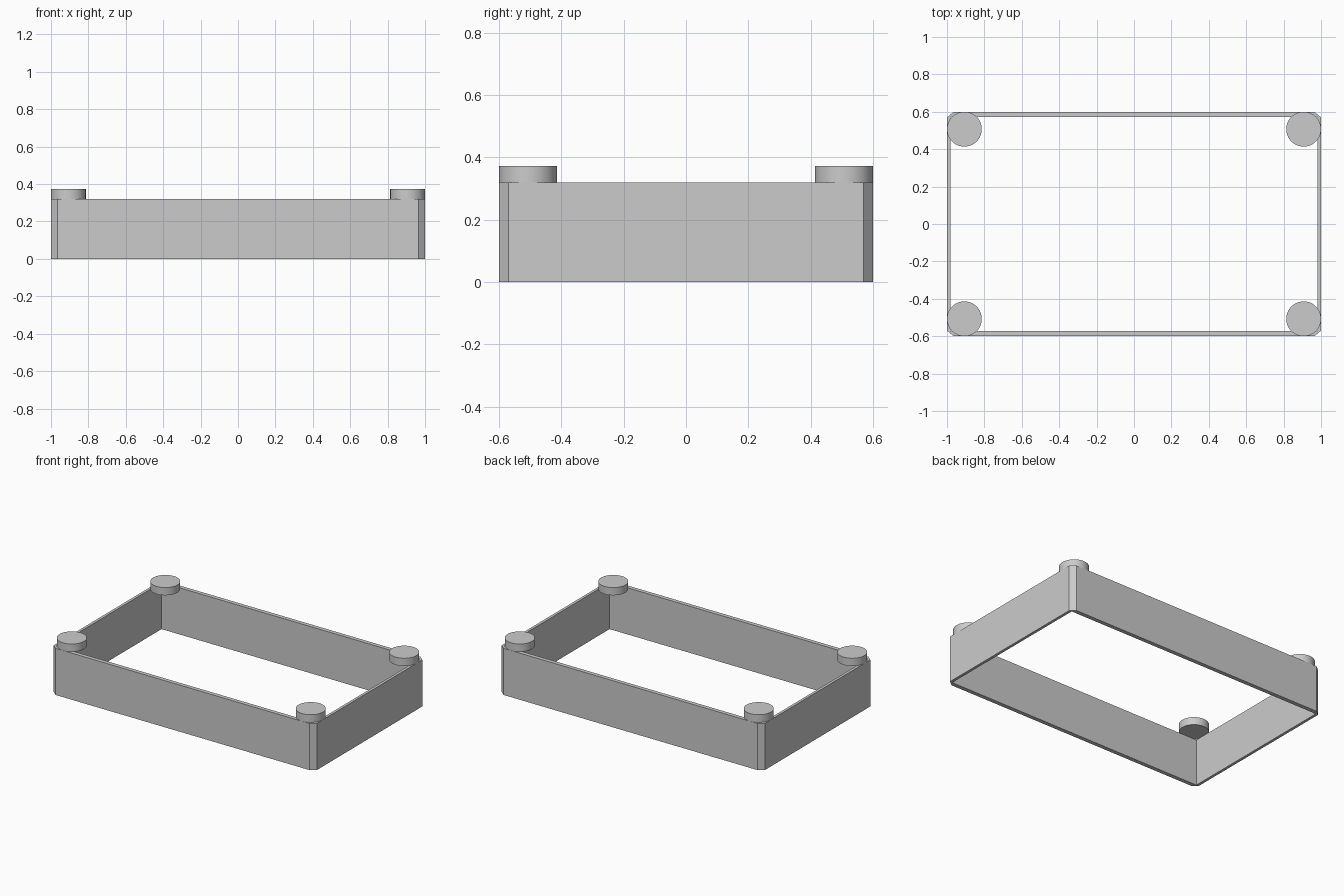
import bpy
import bmesh
import math

cube = bpy.data.objects.get("Cube")
if cube:
    bpy.data.objects.remove(cube, do_unlink=True)

grey = bpy.data.materials.new("plain_grey")
grey.use_nodes = True
colour = (0.6, 0.6, 0.6, 1.0)
grey.diffuse_color = colour
grey.node_tree.nodes["Principled BSDF"].inputs["Base Color"].default_value = colour

HALF_X, HALF_Y, HEIGHT = 1.0, 0.6, 0.32
WALL_X, WALL_Y = 0.019, 0.028
CUT_X, CUT_Y = 0.036, 0.03
PEG_RADIUS, PEG_TOP = 0.093, 0.373
CORNERS = [(1, 1), (-1, 1), (-1, -1), (1, -1)]


def add_object(name, bm):
    bmesh.ops.recalc_face_normals(bm, faces=bm.faces)
    mesh = bpy.data.meshes.new(name)
    bm.to_mesh(mesh)
    bm.free()
    mesh.materials.append(grey)
    obj = bpy.data.objects.new(name, mesh)
    bpy.context.collection.objects.link(obj)
    return obj


# Open rectangular frame: chamfered outside, square inside
bm = bmesh.new()
outer, inner = [], []
for sx, sy in CORNERS:
    pair = [(sx * HALF_X, sy * (HALF_Y - CUT_Y)),
            (sx * (HALF_X - CUT_X), sy * HALF_Y)]
    if sx * sy < 0:
        pair.reverse()
    outer += [bm.verts.new((x, y, 0)) for x, y in pair]
    inner.append(bm.verts.new((sx * (HALF_X - WALL_X), sy * (HALF_Y - WALL_Y), 0)))
for i in range(4):
    a, b = outer[2 * i], outer[2 * i + 1]
    c = outer[(2 * i + 2) % 8]
    bm.faces.new((a, b, inner[i]))
    bm.faces.new((b, c, inner[(i + 1) % 4], inner[i]))
bmesh.ops.recalc_face_normals(bm, faces=bm.faces)
extruded = bmesh.ops.extrude_face_region(bm, geom=bm.faces[:], use_keep_orig=True)
top = [v for v in extruded["geom"] if isinstance(v, bmesh.types.BMVert)]
bmesh.ops.translate(bm, verts=top, vec=(0, 0, HEIGHT))
add_object("frame", bm)

# Round peg on each corner
for sx, sy in CORNERS:
    bm = bmesh.new()
    bmesh.ops.create_cone(bm, cap_ends=True, segments=64, radius1=PEG_RADIUS,
                          radius2=PEG_RADIUS, depth=PEG_TOP - HEIGHT)
    name = ("back" if sy > 0 else "front") + ("_left" if sx > 0 else "_right") + "_peg"
    peg = add_object(name, bm)
    peg.location = (sx * (HALF_X - PEG_RADIUS), sy * (HALF_Y - PEG_RADIUS),
                    (PEG_TOP + HEIGHT) / 2)
    bpy.ops.object.select_all(action="DESELECT")
    peg.select_set(True)
    bpy.context.view_layer.objects.active = peg
    bpy.ops.object.shade_smooth_by_angle(angle=math.radians(30))
